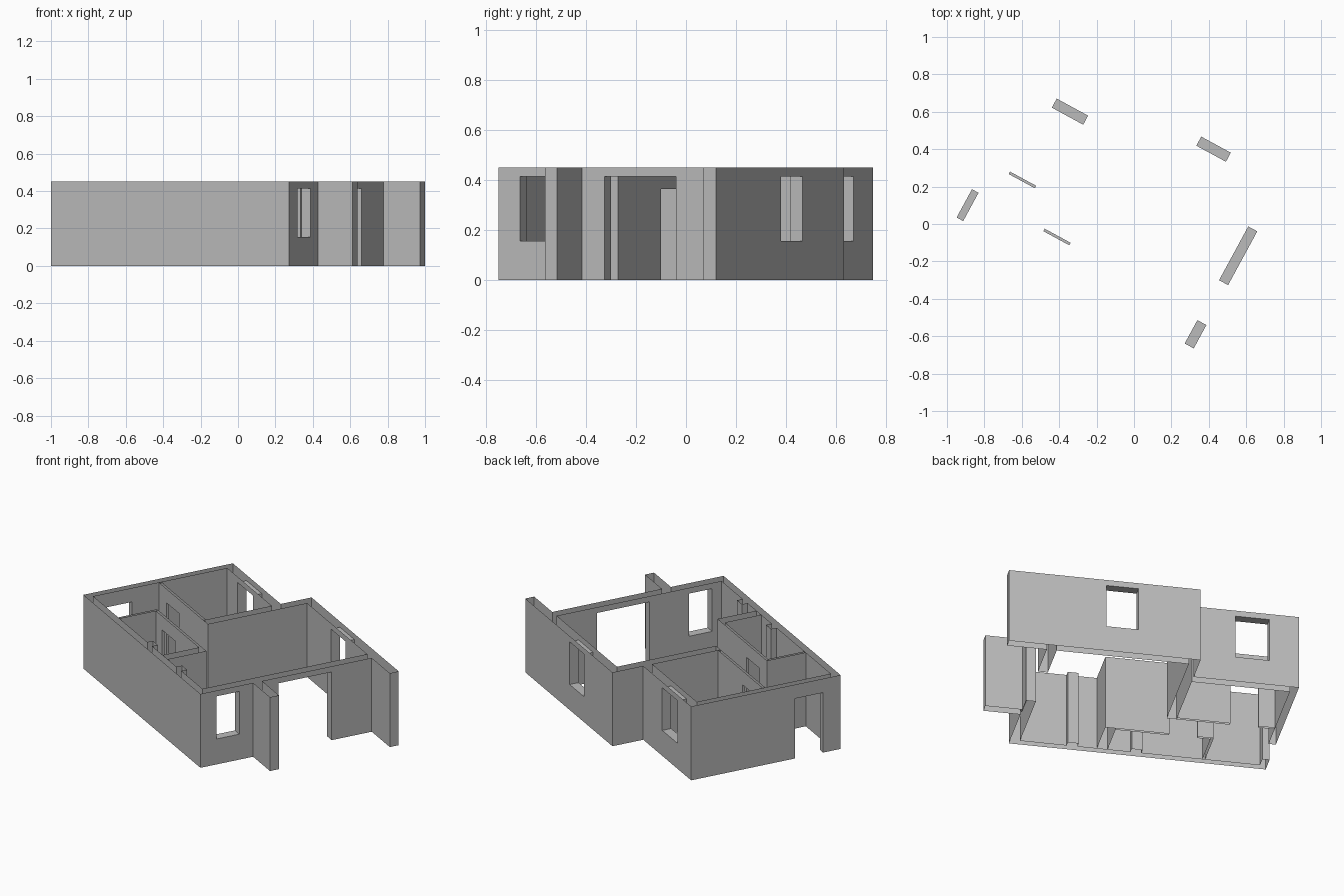
import bpy, bmesh, math
from mathutils import Matrix

cube = bpy.data.objects.get("Cube")
if cube:
    bpy.data.objects.remove(cube, do_unlink=True)

HEIGHT = 0.45
SILL, HEAD, DOOR_HEAD = 0.155, 0.415, 0.365
PLAN_TURN = Matrix.Rotation(math.radians(-28.5), 4, 'Z')

plaster = bpy.data.materials.new("grey_plaster")
plaster.use_nodes = True
GREY = (0.5, 0.5, 0.5, 1)
plaster.diffuse_color = GREY
plaster.node_tree.nodes["Principled BSDF"].inputs["Base Color"].default_value = GREY


def inside(p, box):
    x0, x1, y0, y1 = box[:4]
    z0, z1 = box[4:] or (0, HEIGHT)
    return x0 < p[0] < x1 and y0 < p[1] < y1 and z0 < p[2] < z1


def hollow_walls(name, walls, openings):
    """Joined wall boxes minus openings, as a skin with no top or bottom caps."""
    boxes = walls + openings
    cuts = [sorted({c for b in boxes for c in b[2 * a:2 * a + 2]} | ({0, HEIGHT} if a == 2 else set()))
            for a in range(3)]
    counts = [len(c) - 1 for c in cuts]

    def solid(cell):
        if any(i < 0 or i >= n for i, n in zip(cell, counts)):
            return False
        mid = [(cuts[a][i] + cuts[a][i + 1]) / 2 for a, i in enumerate(cell)]
        return any(inside(mid, w) for w in walls) and not any(inside(mid, o) for o in openings)

    bm = bmesh.new()
    verts = {}

    def corner(key):
        if key not in verts:
            verts[key] = bm.verts.new([cuts[a][i] for a, i in enumerate(key)])
        return verts[key]

    cells = [(i, j, k) for i in range(counts[0]) for j in range(counts[1]) for k in range(counts[2])]
    for cell in filter(solid, cells):
        for a in range(3):
            b, c = (a + 1) % 3, (a + 2) % 3
            for side in (0, 1):
                near = list(cell)
                near[a] += 2 * side - 1
                capped = a == 2 and not 0 <= near[2] < counts[2]
                if capped or solid(near):
                    continue
                ring = []
                for db, dc in ((0, 0), (1, 0), (1, 1), (0, 1)):
                    key = list(cell)
                    key[a] += side
                    key[b] += db
                    key[c] += dc
                    ring.append(corner(tuple(key)))
                bm.faces.new(ring if side else ring[::-1])
    # merge the flat pieces into large clean faces
    bmesh.ops.dissolve_limit(bm, angle_limit=0.01, verts=bm.verts[:], edges=bm.edges[:])
    bm.transform(PLAN_TURN)
    mesh = bpy.data.meshes.new(name)
    bm.to_mesh(mesh)
    bm.free()
    mesh.materials.append(plaster)
    obj = bpy.data.objects.new(name, mesh)
    bpy.context.collection.objects.link(obj)
    return obj


# plan limits of the house before it is turned
LEFT, RIGHT, FRONT = -0.85, 0.598, -0.53
BACK, WING_BACK, STEP = 0.392, 0.582, -0.257
THICK, THIN = 0.055, 0.04

# thick walls: facades, dividing wall, porch stub and long porch wall
hollow_walls("outer_walls", [
    (LEFT, RIGHT, FRONT, FRONT + THIN),
    (LEFT, LEFT + THIN, FRONT, BACK),
    (LEFT, STEP + THICK, BACK - THICK, BACK),
    (STEP, STEP + THICK, -0.085, WING_BACK),
    (STEP, 0.822, WING_BACK - THICK, WING_BACK),
    (RIGHT - THICK, RIGHT, FRONT, WING_BACK),
    (RIGHT - THICK, 0.807, -0.205, -0.15),
    # piers against the long wall
    (-0.14, -0.08, FRONT, -0.455),
    (0.22, 0.28, FRONT, -0.455),
], [
    (-0.683, -0.492, 0.3, 0.42, SILL, HEAD),
    (0.093, 0.273, 0.5, 0.6, SILL, HEAD),
    (0.5, 0.62, -0.432, -0.29, SILL, HEAD),
    (0.5, 0.62, -0.047, 0.28, 0, HEAD),
    (-0.9, -0.8, -0.422, -0.25, 0, DOOR_HEAD),
])

# thin partitions around the small rooms, with two inner doors
hollow_walls("inner_partitions", [
    (LEFT + THIN, STEP, -0.085, -0.07),
    (-0.5, 0.05, -0.265, -0.25),
    (-0.5, -0.485, FRONT + THIN, -0.25),
    (0.05, 0.11, FRONT + THIN, -0.25),
], [
    (-0.716, -0.557, -0.1, -0.05, 0, DOOR_HEAD),
    (-0.408, -0.25, -0.28, -0.24, 0, DOOR_HEAD),
])
